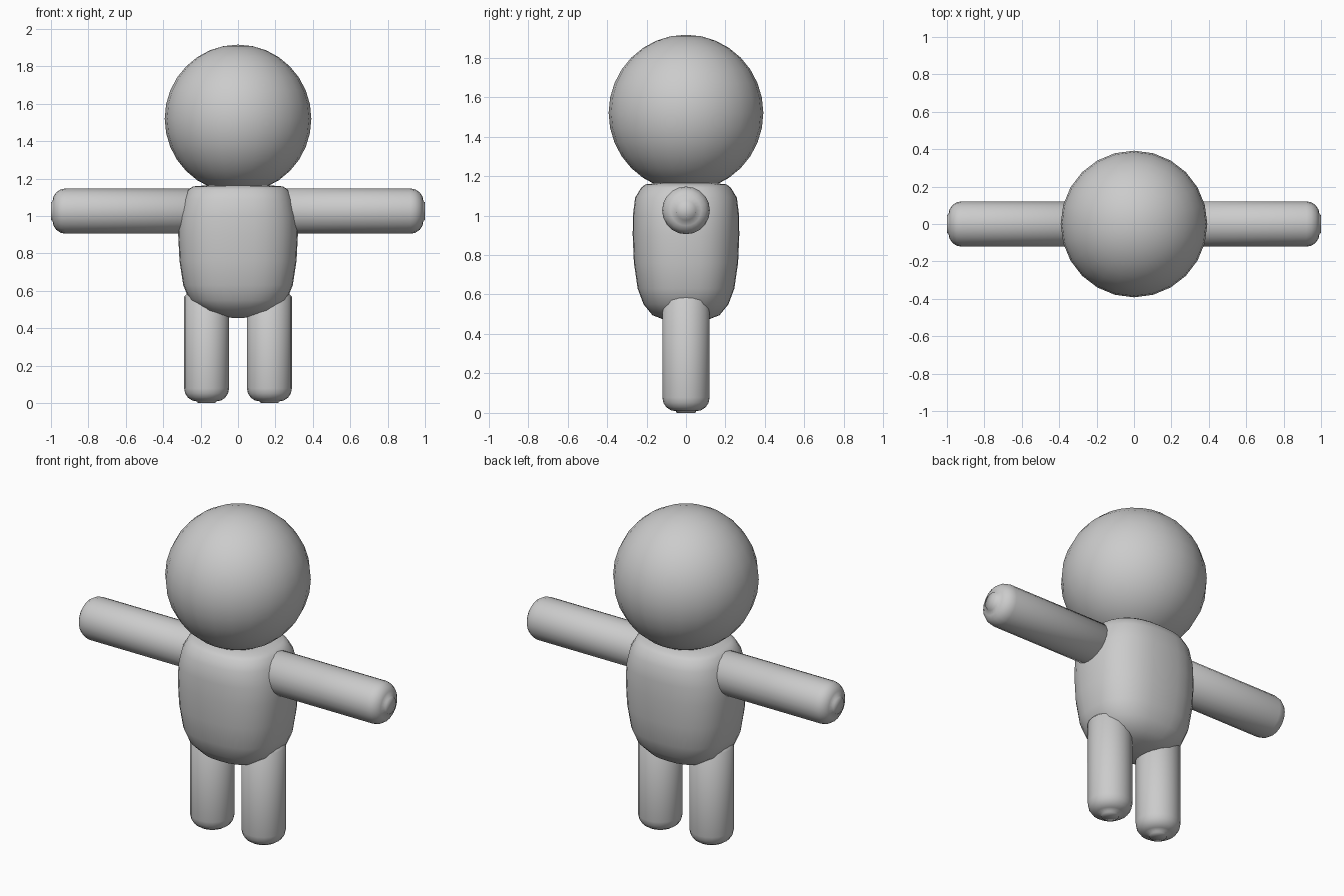
import bpy, bmesh, math
from mathutils import Matrix

cube = bpy.data.objects.get("Cube")
if cube:
    bpy.data.objects.remove(cube)

grey = bpy.data.materials.new("plain grey")
grey.use_nodes = True
grey.diffuse_color = (0.6, 0.6, 0.6, 1)
grey.node_tree.nodes["Principled BSDF"].inputs["Base Color"].default_value = (0.6, 0.6, 0.6, 1)


def finish(name, bm):
    bmesh.ops.recalc_face_normals(bm, faces=bm.faces)
    mesh = bpy.data.meshes.new(name)
    bm.to_mesh(mesh)
    bm.free()
    mesh.materials.append(grey)
    for p in mesh.polygons:
        p.use_smooth = True
    obj = bpy.data.objects.new(name, mesh)
    bpy.context.collection.objects.link(obj)
    return obj


def loft(name, rings, sides, power=2.0, matrix=Matrix()):
    """Skin superellipse rings given as (height, half width, half depth)."""
    bm = bmesh.new()
    loops = []
    for z, rx, ry in rings:
        loop = []
        for i in range(sides):
            a = math.tau * i / sides
            c, s = math.cos(a), math.sin(a)
            x = math.copysign(abs(c) ** (2 / power), c) * rx
            y = math.copysign(abs(s) ** (2 / power), s) * ry
            loop.append(bm.verts.new((x, y, z)))
        loops.append(loop)
    for low, high in zip(loops, loops[1:]):
        for i in range(sides):
            j = (i + 1) % sides
            bm.faces.new((low[i], low[j], high[j], high[i]))
    # Close both ends with a fan
    for loop, z in ((loops[0], rings[0][0]), (loops[-1], rings[-1][0])):
        centre = bm.verts.new((0, 0, z))
        for i in range(sides):
            bm.faces.new((loop[i], loop[(i + 1) % sides], centre))
    bm.transform(matrix)
    return finish(name, bm)


def limb(name, length, radius, matrix):
    """Cylinder with a rounded outer end at height 0."""
    bevel = 0.07
    rings = [(0, radius * 0.4, radius * 0.4)]
    for k in range(5):
        a = math.pi / 2 * k / 4
        r = radius - bevel * (1 - math.sin(a))
        rings.append((0.008 + bevel * (1 - math.cos(a)), r, r))
    rings += [(length - 0.03, radius, radius), (length, radius * 0.75, radius * 0.75)]
    return loft(name, rings, 20, matrix=matrix)


# Head
bm = bmesh.new()
bmesh.ops.create_uvsphere(bm, u_segments=24, v_segments=16, radius=0.392)
bm.transform(Matrix.Translation((0, 0, 1.52)) @ Matrix.Diagonal((1, 1, 1.01, 1)))
finish("head", bm)

# Torso
loft("torso", [
    (0.455, 0.03, 0.03), (0.472, 0.12, 0.11), (0.495, 0.19, 0.17),
    (0.55, 0.26, 0.215), (0.63, 0.293, 0.245), (0.76, 0.313, 0.264),
    (0.9, 0.32, 0.27), (1.0, 0.315, 0.269), (1.09, 0.293, 0.258),
    (1.14, 0.268, 0.228), (1.158, 0.24, 0.205), (1.165, 0.15, 0.13),
], 32, power=2.5)

# Arms and legs on both sides
for side, label in ((1, "left"), (-1, "right")):
    limb(label + "_arm", 0.8, 0.121,
         Matrix.Translation((side, 0, 1.026)) @ Matrix.Rotation(-side * math.pi / 2, 4, "Y"))
    limb(label + "_leg", 0.6, 0.12, Matrix.Translation((side * 0.168, 0, 0)))
